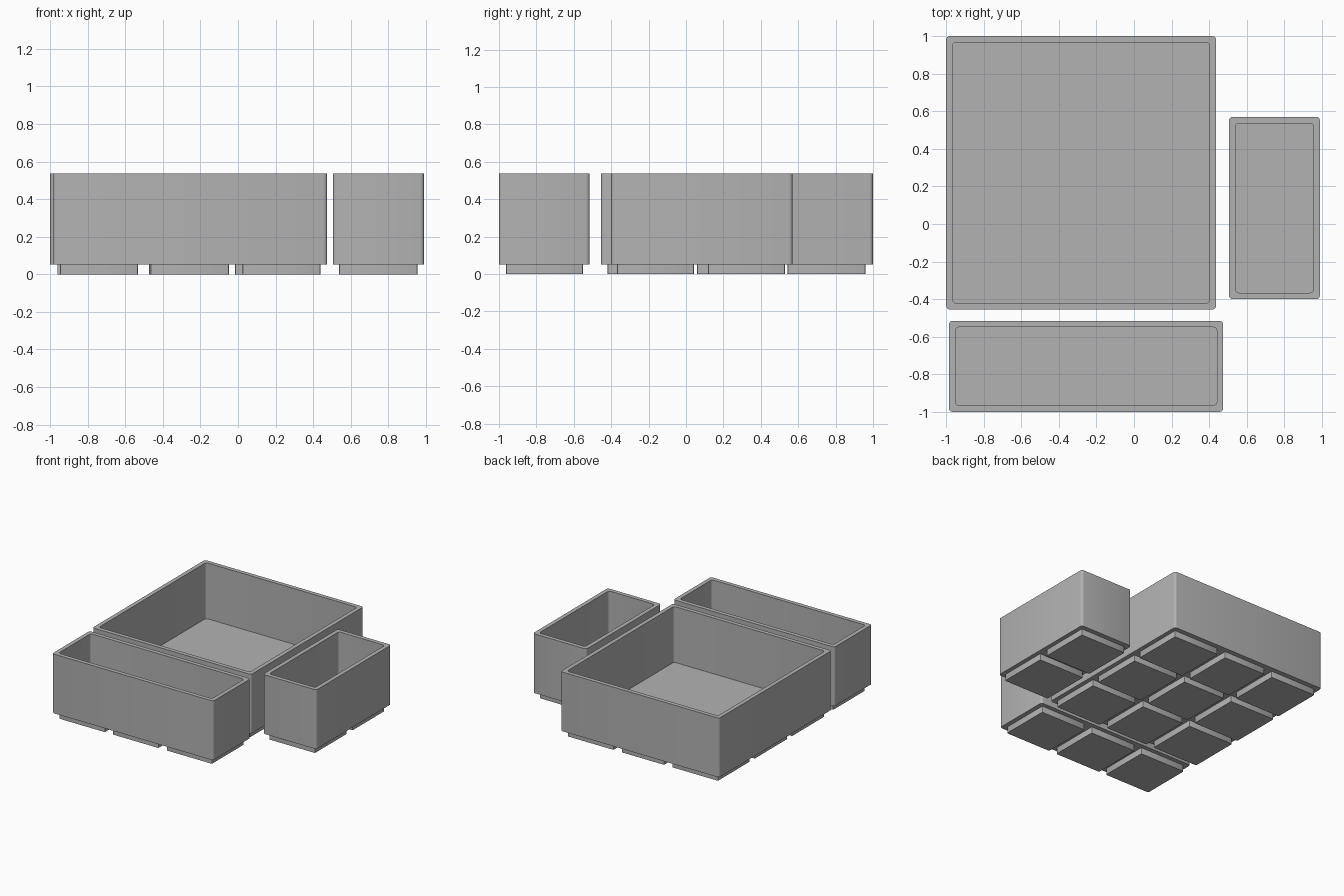
import bpy, bmesh, math

if "Cube" in bpy.data.objects:
    bpy.data.objects.remove(bpy.data.objects["Cube"])

grey = bpy.data.materials.new("plain_grey")
grey.diffuse_color = (0.45, 0.45, 0.45, 1)
grey.use_nodes = True
grey.node_tree.nodes["Principled BSDF"].inputs["Base Color"].default_value = grey.diffuse_color

BASE, FLOOR, TOP = 0.052, 0.08, 0.537
WALL = 0.034


def ring(bm, rect, r, z, seg=4):
    """Rounded rectangle loop of vertices at height z."""
    x0, x1, y0, y1 = rect
    corners = [(x1 - r, y1 - r, 0), (x0 + r, y1 - r, 90),
               (x0 + r, y0 + r, 180), (x1 - r, y0 + r, 270)]
    verts = []
    for cx, cy, start in corners:
        for i in range(seg + 1):
            a = math.radians(start + 90 * i / seg)
            verts.append(bm.verts.new((cx + r * math.cos(a), cy + r * math.sin(a), z)))
    return verts


def skin(bm, rings):
    """Bridge consecutive loops and cap both ends."""
    for a, b in zip(rings, rings[1:]):
        n = len(a)
        for i in range(n):
            j = (i + 1) % n
            bm.faces.new((a[i], a[j], b[j], b[i]))
    bm.faces.new(rings[0][::-1])
    bm.faces.new(rings[-1])


def finish(bm, name):
    bmesh.ops.recalc_face_normals(bm, faces=bm.faces[:])
    mesh = bpy.data.meshes.new(name)
    bm.to_mesh(mesh)
    bm.free()
    mesh.materials.append(grey)
    obj = bpy.data.objects.new(name, mesh)
    bpy.context.collection.objects.link(obj)
    bpy.ops.object.select_all(action='DESELECT')
    obj.select_set(True)
    bpy.context.view_layer.objects.active = obj
    bpy.ops.object.shade_smooth_by_angle(angle=math.radians(35))


def tray(name, rect, foot_xs, foot_ys):
    # open bin: outer wall, rim, inner wall, floor
    x0, x1, y0, y1 = rect
    inner = (x0 + WALL, x1 - WALL, y0 + WALL, y1 - WALL)
    bm = bmesh.new()
    skin(bm, [ring(bm, rect, 0.02, BASE), ring(bm, rect, 0.02, TOP),
              ring(bm, inner, 0.02, TOP), ring(bm, inner, 0.02, FLOOR)])
    finish(bm, name + "_bin")
    # grid of square feet under the bin
    bm = bmesh.new()
    for fx in foot_xs:
        for fy in foot_ys:
            foot = (*fx, *fy)
            skin(bm, [ring(bm, foot, 0.008, 0, 2), ring(bm, foot, 0.008, BASE, 2)])
    finish(bm, name + "_feet")


tray("large_tray", (-1.0, 0.437, -0.455, 1.0),
     [(-0.962, -0.545), (-0.473, -0.088), (-0.015, 0.402)],
     [(-0.42, 0.0), (0.06, 0.485), (0.543, 0.96)])
tray("long_tray", (-0.985, 0.475, -1.0, -0.515),
     [(-0.948, -0.533), (-0.465, -0.047), (0.025, 0.438)],
     [(-0.963, -0.55)])
tray("small_tray", (0.505, 0.99, -0.4, 0.57),
     [(0.538, 0.956)],
     [(-0.368, 0.043), (0.117, 0.53)])
